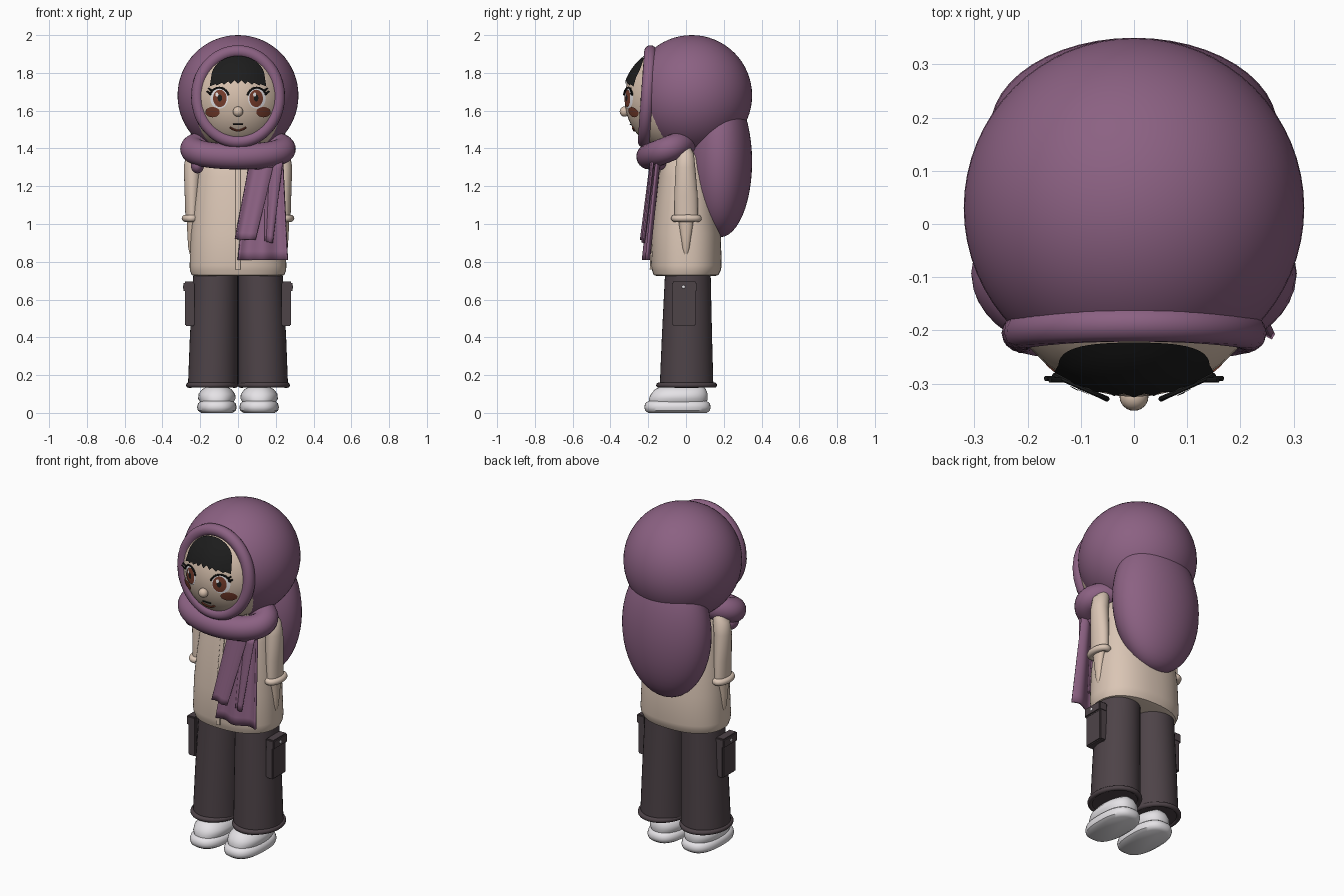
import bpy, bmesh, math
from math import sin, cos, pi, sqrt
from mathutils import Vector

if "Cube" in bpy.data.objects:
    bpy.data.objects.remove(bpy.data.objects["Cube"])


def material(name, r, g, b):
    m = bpy.data.materials.new(name)
    m.use_nodes = True
    m.diffuse_color = (r, g, b, 1)
    m.node_tree.nodes["Principled BSDF"].inputs["Base Color"].default_value = (r, g, b, 1)
    return m


PLUM = material("plum cloth", .26, .12, .225)
CREAM = material("cream cloth", .70, .56, .46)
SKIN = material("skin", .68, .53, .42)
CHARCOAL = material("charcoal cloth", .075, .056, .064)
WHITE = material("white", .78, .76, .79)
BLACK = material("black hair", .012, .012, .012)
BROWN = material("brown", .18, .045, .025)


def finish(name, bm, mat, angle=40):
    bmesh.ops.recalc_face_normals(bm, faces=bm.faces)
    mesh = bpy.data.meshes.new(name)
    bm.to_mesh(mesh)
    bm.free()
    ob = bpy.data.objects.new(name, mesh)
    bpy.context.collection.objects.link(ob)
    mesh.materials.append(mat)
    bpy.ops.object.select_all(action='DESELECT')
    ob.select_set(True)
    bpy.context.view_layer.objects.active = ob
    bpy.ops.object.shade_smooth_by_angle(angle=math.radians(angle))
    return ob


def ellipsoid(name, centre, radii, mat, cut_y=None, seg=48):
    bm = bmesh.new()
    bmesh.ops.create_uvsphere(bm, u_segments=seg, v_segments=seg // 2, radius=1)
    for v in bm.verts:
        v.co = Vector(centre) + Vector(a * b for a, b in zip(v.co, radii))
    if cut_y is not None:
        bmesh.ops.bisect_plane(bm, geom=bm.verts[:] + bm.edges[:] + bm.faces[:],
                               plane_co=(0, cut_y, 0), plane_no=(0, -1, 0), clear_outer=True)
    return finish(name, bm, mat)


def bridge(bm, rings, closed=True):
    for a, b in zip(rings, rings[1:]):
        n = len(a)
        for i in range(n if closed else n - 1):
            j = (i + 1) % n
            bm.faces.new((a[i], a[j], b[j], b[i]))


def loft(name, sections, mat, power=2, seg=40):
    """Stack of ellipses given as (z, centre x, centre y, radius x, radius y)."""
    bm = bmesh.new()
    def ease(c):
        return math.copysign(abs(c) ** (2 / power), c)
    rings = [[bm.verts.new((cx + rx * ease(cos(2 * pi * i / seg)),
                            cy + ry * ease(sin(2 * pi * i / seg)), z)) for i in range(seg)]
             for z, cx, cy, rx, ry in sections]
    bridge(bm, rings)
    bm.faces.new(rings[0])
    bm.faces.new(rings[-1])
    return finish(name, bm, mat)


def tube(name, points, radius, mat, closed=False, seg=12):
    """Round tube swept along a list of points."""
    bm = bmesh.new()
    pts = [Vector(p) for p in points]
    n = len(pts)
    rings = []
    up = Vector((0, .3, 1)) if abs(pts[0].z - pts[n // 2].z) < .15 else Vector((0, 1, 0))
    for k, p in enumerate(pts):
        a = pts[(k - 1) % n] if closed or k else p
        b = pts[(k + 1) % n] if closed or k < n - 1 else p
        t = (b - a).normalized()
        u = t.cross(up).normalized()
        w = t.cross(u)
        rings.append([bm.verts.new(p + radius * (cos(2 * pi * i / seg) * u + sin(2 * pi * i / seg) * w))
                      for i in range(seg)])
    if closed:
        rings.append(rings[0])
    else:
        bm.faces.new(rings[0])
        bm.faces.new(rings[-1])
    bridge(bm, rings)
    return finish(name, bm, mat)


def ring(name, centre, rx, ry, radius, mat):
    x, y, z = centre
    return tube(name, [(x + rx * cos(2 * pi * i / 40), y + ry * sin(2 * pi * i / 40), z)
                       for i in range(40)], radius, mat, True)


def box(name, centre, size, mat, bevel=.006):
    bm = bmesh.new()
    bmesh.ops.create_cube(bm, size=1)
    for v in bm.verts:
        v.co = Vector(centre) + Vector(a * b for a, b in zip(v.co, size))
    bmesh.ops.bevel(bm, geom=bm.edges[:], offset=bevel, segments=2, affect='EDGES')
    return finish(name, bm, mat)


# Head and hood
FACE_C, FACE_R = (0, -.03, 1.66), (.27, .295, .29)
ellipsoid("face", FACE_C, FACE_R, SKIN)
ellipsoid("hood", (0, .03, 1.68), (.32, .32, .32), PLUM, cut_y=-.2, seg=64)
tube("hood_rim", [(.215 * cos(a), -.205 + .017 * sin(a), 1.675 + .238 * sin(a))
                  for a in (2 * pi * i / 64 for i in range(64))], .034, PLUM, True)
ellipsoid("hood_back_drape", (0, .18, 1.33), (.27, .17, .40), PLUM)


def on_face(x, z, lift):
    s = 1 - (x / FACE_R[0]) ** 2 - ((z - FACE_C[2]) / FACE_R[2]) ** 2
    return Vector((x, FACE_C[1] - FACE_R[1] * sqrt(max(s, 0)) - lift, z))


def face_patch(name, centre, outline, lift, mat):
    """Thin patch following the face, filled from its centre to the outline."""
    bm = bmesh.new()
    cx, cz = centre
    rings = [[bm.verts.new(on_face(cx + (x - cx) * k / 6, cz + (z - cz) * k / 6, lift))
              for x, z in outline] for k in range(1, 7)]
    bridge(bm, rings)
    bm.faces.new(rings[0])
    ob = finish(name, bm, mat, 60)
    if ob.data.polygons[0].normal.y > 0:
        ob.data.flip_normals()


def oval(cx, cz, rx, rz):
    return [(cx + rx * cos(2 * pi * i / 28), cz + rz * sin(2 * pi * i / 28)) for i in range(28)]


# Fringe with a toothed lower edge
fringe = [(.142 * cos(pi * i / 24), 1.775 + .115 * sin(pi * i / 24)) for i in range(25)]
fringe += [(-.15 + .3 * i / 16, 1.728 + .02 * (i % 2) + .014 * sin(pi * i / 16)) for i in range(17)]
face_patch("fringe", (0, 1.79), fringe, .013, BLACK)

for s, side in ((1, "left"), (-1, "right")):
    x = s * .1
    face_patch(side + "_eye_white", (x, 1.665), oval(x, 1.665, .047, .055), .004, WHITE)
    face_patch(side + "_iris", (x - s * .004, 1.665), oval(x - s * .004, 1.665, .036, .046), .008, BROWN)
    face_patch(side + "_pupil", (x - s * .004, 1.667), oval(x - s * .004, 1.667, .012, .018), .010, BLACK)
    face_patch(side + "_eye_glint", (x - .012, 1.685), oval(x - .012, 1.685, .008, .011), .012, WHITE)
    face_patch(side + "_blush", (s * .135, 1.592), oval(s * .135, 1.592, .038, .027), .007, BROWN)
    tube(side + "_upper_lash", [on_face(x + s * .052 * cos(a), 1.665 + .057 * sin(a), .01)
                                for a in (pi * (.1 + .08 * i) for i in range(11))], .005, BLACK, seg=8)
    for k in range(2):
        a = on_face(s * (.14 - .008 * k), 1.69 + .016 * k, .01)
        tube(side + "_lash_tip", [a, a + Vector((s * .014, 0, .004)),
                                  a + Vector((s * .026, 0, .014))], .005, BLACK, seg=8)
ellipsoid("nose", (0, -.325, 1.595), (.027, .026, .027), SKIN, seg=24)
tube("smile", [on_face(.042 * t, 1.495 + .016 * t * t, .002)
               for t in (i / 5 - 1 for i in range(11))], .006, BROWN, seg=8)
tube("upper_lip", [on_face(.026 * t, 1.527, .002) for t in (-1, -.5, 0, .5, 1)], .004, BLACK, seg=8)

# Scarf wrap, knot and hanging tails
tube("scarf_wrap", [(.238 * sin(a), -.093 - .102 * cos(a), 1.397 - .04 * cos(a))
                    for a in (2 * pi * i / 56 for i in range(56))], .068, PLUM, True, 24)
ellipsoid("scarf_knot", (.13, -.155, 1.32), (.09, .05, .04), PLUM, seg=24)
ellipsoid("scarf_fold", (-.215, -.12, 1.31), (.035, .05, .042), PLUM, seg=24)


def scarf_tail(name, top, bottom, pleats, depth):
    """Pleated sheet; each end is (left x, right x, y, left z, right z)."""
    bm = bmesh.new()
    rows = []
    for j in range(13):
        v = j / 12
        l, r, y, zl, zr = (a + (b - a) * v for a, b in zip(top, bottom))
        rows.append([bm.verts.new((l + (r - l) * i / 32,
                                   y + depth * sin(2 * pi * pleats * i / 32),
                                   zl + (zr - zl) * i / 32)) for i in range(33)])
    bridge(bm, rows, False)
    ob = finish(name, bm, PLUM)
    mod = ob.modifiers.new("thickness", 'SOLIDIFY')
    mod.thickness = .012
    mod.offset = 0


scarf_tail("scarf_tail_long", (.06, .235, -.155, 1.34, 1.36), (.0, .262, -.212, .81, .81), 1.5, .016)
scarf_tail("scarf_tail_short", (.065, .19, -.175, 1.34, 1.33), (-.015, .09, -.228, .92, .915), 1, .010)
scarf_tail("scarf_tail_fold", (.14, .235, -.175, 1.33, 1.33), (.135, .18, -.222, .91, .90), 1, .008)

# Coat
loft("coat", [(.725, 0, 0, .225, .155), (.73, 0, 0, .245, .172), (.755, 0, .002, .255, .182),
              (.78, 0, .002, .256, .187), (.95, 0, .002, .25, .182), (1.1, 0, 0, .235, .165),
              (1.25, 0, 0, .215, .145), (1.35, 0, 0, .19, .125), (1.42, 0, 0, .11, .09)], CREAM, 2.3, 56)
loft("coat_placket", [(.76, 0, -.184, .013, .008), (.95, 0, -.181, .013, .008),
                      (1.1, 0, -.166, .013, .008), (1.35, 0, -.128, .013, .008)], CREAM, 4)

for s, side in ((1, "left"), (-1, "right")):
    # Arm, cuff and hand
    loft(side + "_sleeve", [(1.02, s * .243, .002, .035, .062), (1.15, s * .242, 0, .040, .062),
                            (1.3, s * .240, -.003, .047, .052), (1.37, s * .23, -.003, .045, .045),
                            (1.41, s * .21, -.003, .025, .025)], CREAM)
    ring(side + "_cuff", (s * .247, .002, 1.03), .032, .062, .019, CREAM)
    loft(side + "_hand", [(.84, s * .247, 0, .008, .010), (.87, s * .248, 0, .015, .018),
                          (.94, s * .248, 0, .02, .028), (1.03, s * .246, 0, .025, .042)], SKIN, seg=20)
    # Trouser leg, hem and cargo pocket
    loft(side + "_trouser_leg", [(.14, s * .133, .003, .132, .142), (.4, s * .128, .005, .127, .133),
                                 (.76, s * .118, .01, .117, .12)], CHARCOAL)
    ring(side + "_trouser_hem", (s * .137, .003, .147), .124, .147, .014, CHARCOAL)
    box(side + "_cargo_pocket", (s * .255, -.01, .575), (.05, .122, .23), CHARCOAL)
    box(side + "_pocket_flap", (s * .260, -.01, .667), (.055, .13, .055), CHARCOAL)
    ellipsoid(side + "_pocket_snap", (s * .288, -.013, .667), (.004, .009, .009), WHITE, seg=16)
    # Shoe
    loft(side + "_shoe_sole", [(0, s * .112, -.045, .082, .155), (.012, s * .112, -.045, .1, .171),
                               (.03, s * .112, -.045, .105, .176), (.05, s * .112, -.045, .1, .171),
                               (.062, s * .112, -.045, .085, .156)], WHITE, 2.5)
    loft(side + "_shoe_upper", [(.05, s * .112, -.043, .085, .152), (.075, s * .112, -.041, .099, .156),
                                (.1, s * .112, -.035, .097, .15), (.125, s * .112, -.03, .078, .135),
                                (.14, s * .112, -.02, .052, .11), (.146, s * .112, -.01, .025, .08)],
         WHITE, 2.3)
